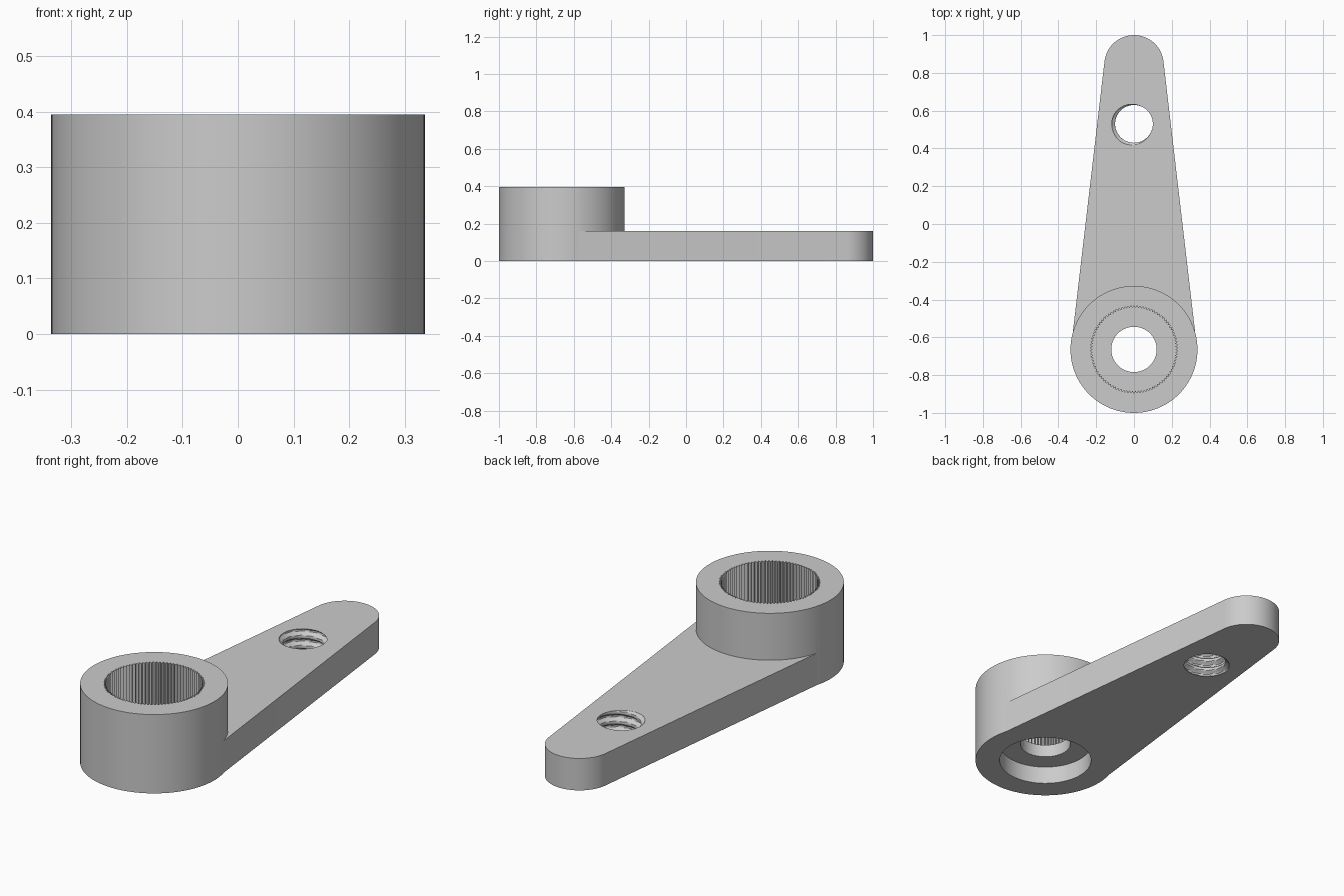
import bpy, bmesh
from math import sin, cos, pi, asin, tau
from mathutils import Vector

cube = bpy.data.objects.get("Cube")
if cube:
    bpy.data.objects.remove(cube, do_unlink=True)

HUB_Y, HUB_R, HUB_H = -0.664, 0.336, 0.395
TIP_Y, TIP_R, ARM_H = 0.843, 0.157, 0.16
SCREW_Y = 0.53

grey = bpy.data.materials.new("light_grey_plastic")
grey.use_nodes = True
grey.diffuse_color = (0.6, 0.6, 0.6, 1)
grey.node_tree.nodes["Principled BSDF"].inputs["Base Color"].default_value = (0.6, 0.6, 0.6, 1)


def add_object(name, bm):
    bmesh.ops.recalc_face_normals(bm, faces=bm.faces[:])
    mesh = bpy.data.meshes.new(name)
    bm.to_mesh(mesh)
    bm.free()
    mesh.materials.append(grey)
    obj = bpy.data.objects.new(name, mesh)
    bpy.context.collection.objects.link(obj)
    return obj


def prism(name, outline, z0, z1):
    """Extrude a flat outline from z0 to z1."""
    bm = bmesh.new()
    face = bm.faces.new([bm.verts.new((x, y, z0)) for x, y in outline])
    top = bmesh.ops.extrude_face_region(bm, geom=[face])["geom"]
    verts = [v for v in top if isinstance(v, bmesh.types.BMVert)]
    bmesh.ops.translate(bm, verts=verts, vec=Vector((0, 0, z1 - z0)))
    return add_object(name, bm)


def arc(r, cy, start, end, steps):
    return [(r * cos(start + (end - start) * i / steps),
             cy + r * sin(start + (end - start) * i / steps)) for i in range(steps + 1)]


def circle(r, cy, n):
    return arc(r, cy, 0, tau, n)[:-1]


def combine(target, other, operation):
    """Apply a boolean and drop the helper."""
    mod = target.modifiers.new("combine", 'BOOLEAN')
    mod.operation = operation
    mod.solver = 'EXACT'
    mod.object = other
    bpy.ops.object.select_all(action='DESELECT')
    bpy.context.view_layer.objects.active = target
    target.select_set(True)
    bpy.ops.object.modifier_apply(modifier=mod.name)
    bpy.data.objects.remove(other, do_unlink=True)


def thread_cutter(crest, root, pitch, z0, z1, n=48):
    """Solid plug with a helical ridge."""
    bm = bmesh.new()
    rows = round((z1 - z0) / pitch * 12)
    rings = []
    for k in range(rows + 1):
        z = z0 + (z1 - z0) * k / rows
        ring = []
        for j in range(n):
            a = tau * j / n
            phase = (z / pitch - j / n - 0.145) % 1
            ridge = min(1, max(0, 1.4 - 4 * abs(phase - 0.5)))
            r = crest + (root - crest) * ridge
            ring.append(bm.verts.new((r * cos(a), SCREW_Y + r * sin(a), z)))
        rings.append(ring)
    for low, high in zip(rings, rings[1:]):
        for j in range(n):
            i = (j + 1) % n
            bm.faces.new((low[j], low[i], high[i], high[j]))
    bm.faces.new(rings[0][::-1])
    bm.faces.new(rings[-1])
    return add_object("thread_cutter", bm)


# Hub joined to the tapered arm
body = prism("lever_arm", circle(HUB_R, HUB_Y, 128), 0, HUB_H)
base_r = HUB_R - 0.004
lean = asin((base_r - TIP_R) / (TIP_Y - HUB_Y))
outline = arc(TIP_R, TIP_Y, lean, pi - lean, 40)
outline += [(-base_r * cos(lean), HUB_Y + base_r * sin(lean)), (0, HUB_Y - 0.05),
            (base_r * cos(lean), HUB_Y + base_r * sin(lean))]
combine(body, prism("arm", outline, 0, ARM_H), 'UNION')

# Toothed socket from above
TEETH = 90
teeth = []
for i in range(TEETH * 2):
    r = 0.232 if i % 2 else 0.219
    a = pi * i / TEETH
    teeth.append((r * cos(a), HUB_Y + r * sin(a)))
combine(body, prism("socket_cutter", teeth, ARM_H - 0.005, HUB_H + 0.1), 'DIFFERENCE')

# Recess from below and the through hole
combine(body, prism("recess_cutter", circle(0.22, HUB_Y, 96), -0.1, 0.09), 'DIFFERENCE')
combine(body, prism("hole_cutter", circle(0.12, HUB_Y, 64), -0.2, 0.3), 'DIFFERENCE')

# Threaded hole in the arm
combine(body, thread_cutter(0.1, 0.118, 0.05, -0.02, 0.18), 'DIFFERENCE')

bpy.ops.object.select_all(action='DESELECT')
bpy.context.view_layer.objects.active = body
body.select_set(True)
bpy.ops.object.shade_smooth_by_angle(angle=pi / 7)
